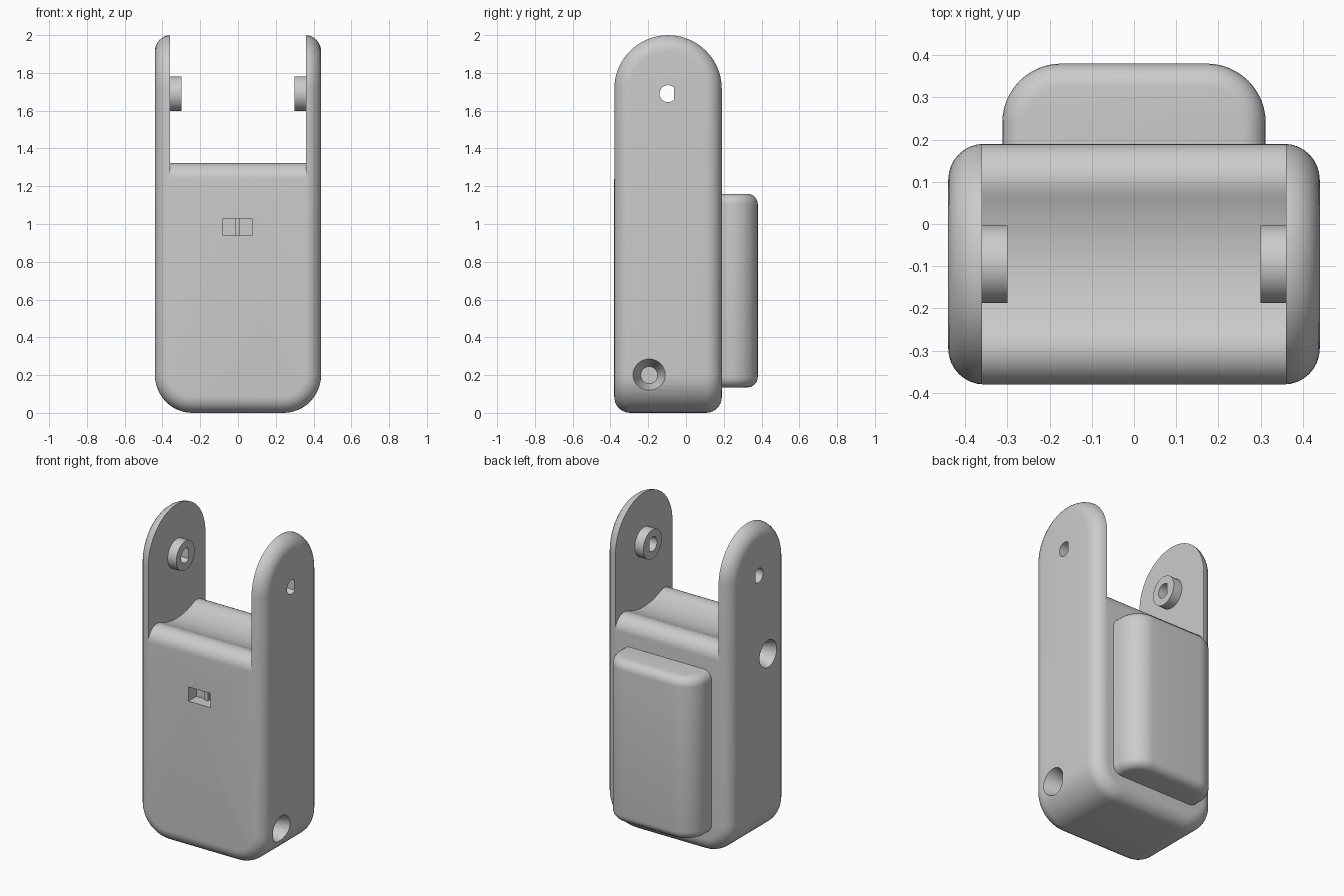
import bpy, bmesh, math
from mathutils import Matrix

if "Cube" in bpy.data.objects:
    bpy.data.objects.remove(bpy.data.objects["Cube"])

PIVOT_Y, PIVOT_Z = -0.095, 1.69
FRONT, BACK, HALF = -0.38, 0.19, 0.44

grey = bpy.data.materials.new("plain grey")
grey.diffuse_color = (0.6, 0.6, 0.6, 1)
grey.use_nodes = True
grey.node_tree.nodes["Principled BSDF"].inputs["Base Color"].default_value = grey.diffuse_color


def finish(bm, name):
    bmesh.ops.recalc_face_normals(bm, faces=bm.faces)
    mesh = bpy.data.meshes.new(name)
    bm.to_mesh(mesh)
    bm.free()
    mesh.materials.append(grey)
    ob = bpy.data.objects.new(name, mesh)
    bpy.context.collection.objects.link(ob)
    return ob


def arc(cy, cz, r, a0, a1, n):
    """Points on an arc, angles in degrees."""
    return [(cy + r * math.cos(math.radians(a0 + (a1 - a0) * i / n)),
             cz + r * math.sin(math.radians(a0 + (a1 - a0) * i / n))) for i in range(n + 1)]


def extrude_x(points, x0, x1):
    """Extrude a (y, z) outline along x."""
    bm = bmesh.new()
    face = bm.faces.new([bm.verts.new((x0, y, z)) for y, z in points])
    ext = bmesh.ops.extrude_face_region(bm, geom=[face])
    bmesh.ops.translate(bm, vec=(x1 - x0, 0, 0),
                        verts=[v for v in ext["geom"] if isinstance(v, bmesh.types.BMVert)])
    bmesh.ops.recalc_face_normals(bm, faces=bm.faces)
    return bm


def box(name, x0, x1, y0, y1, z0, z1):
    return finish(extrude_x([(y0, z0), (y1, z0), (y1, z1), (y0, z1)], x0, x1), name)


def bevel(bm, edges, size, n):
    bmesh.ops.bevel(bm, geom=edges, offset=size, segments=n, profile=0.5,
                    affect='EDGES', clamp_overlap=False)


def boolean(target, tool, operation):
    mod = target.modifiers.new(operation.lower(), 'BOOLEAN')
    mod.operation, mod.object, mod.solver = operation, tool, 'EXACT'
    bpy.context.view_layer.objects.active = target
    bpy.ops.object.modifier_apply(modifier=mod.name)
    bpy.data.objects.remove(tool)


def smooth(ob):
    bpy.ops.object.select_all(action='DESELECT')
    ob.select_set(True)
    bpy.context.view_layer.objects.active = ob
    bpy.ops.object.shade_smooth_by_angle(angle=math.radians(30))


# Housing: arched side outline, large lower corners, one continuous rounded rim
arch_r = (BACK - FRONT) / 2
bm = extrude_x([(FRONT, 0), (BACK, 0)] + arc(PIVOT_Y, 2 - arch_r, arch_r, 0, 180, 40), -HALF, HALF)
bevel(bm, [e for e in bm.edges if all(v.co.z < 0.01 and abs(v.co.x) > HALF - 0.01 for v in e.verts)
           and e.verts[0].co.x * e.verts[1].co.x > 0], 0.2, 12)
bevel(bm, [e for e in bm.edges if e.calc_face_angle(0) > math.radians(60)], 0.085, 8)
housing = finish(bm, "housing")

# Gap between the ears, with a saddle floor and rounded crests
saddle_r, crest_r = 0.41, 0.085
dy = arch_r - crest_r
dz = math.sqrt((saddle_r + crest_r) ** 2 - dy ** 2)
tilt = math.degrees(math.atan2(dz, dy))
left = arc(FRONT + crest_r, PIVOT_Z - dz, crest_r, 180, tilt, 10)
floor = arc(PIVOT_Y, PIVOT_Z, saddle_r, 180 + tilt, 360 - tilt, 16)
right = arc(BACK - crest_r, PIVOT_Z - dz, crest_r, 180 - tilt, 0, 10)
low = PIVOT_Z - dz
outline = ([(FRONT - 0.1, 2.2), (FRONT - 0.1, low)] + left + floor[1:-1] + right
           + [(BACK + 0.1, low), (BACK + 0.1, 2.2)])
boolean(housing, finish(extrude_x(outline, -0.36, 0.36), "gap_cutter"), 'DIFFERENCE')

# Pivot bosses on the inner ear faces, with a D-shaped bore
for s in (-1, 1):
    boss = extrude_x(arc(PIVOT_Y, PIVOT_Z, 0.092, 0, 360 * 47 / 48, 47), s * 0.30, s * 0.38)
    boolean(housing, finish(boss, "boss"), 'UNION')
bore = extrude_x(arc(PIVOT_Y, PIVOT_Z, 0.045, 45, 315, 24), -0.6, 0.6)
boolean(housing, finish(bore, "bore_cutter"), 'DIFFERENCE')

# Tapered blind holes: low on the right side, high on the left side
for s, y, z in ((1, -0.195, 0.2), (-1, -0.19, 1.16)):
    bm = bmesh.new()
    bmesh.ops.create_cone(bm, cap_ends=True, segments=40, radius1=0.045, radius2=0.092, depth=0.14,
                          matrix=Matrix.Translation((s * 0.39, y, z)) @ Matrix.Rotation(s * math.pi / 2, 4, 'Y'))
    boolean(housing, finish(bm, "hole_cutter"), 'DIFFERENCE')

# Small front slot
boolean(housing, box("slot_cutter", -0.08, 0.075, FRONT - 0.1, FRONT + 0.08, 0.94, 1.03), 'DIFFERENCE')
smooth(housing)
box("slot_rib", -0.015, 0.01, FRONT + 0.065, FRONT + 0.09, 0.935, 1.035)

# Rear pack: rounded upright corners, then softened top, bottom and rim
bm = extrude_x([(0.15, 0.135), (0.38, 0.135), (0.38, 1.16), (0.15, 1.16)], -0.312, 0.312)
bevel(bm, [e for e in bm.edges if all(v.co.y > 0.3 and abs(v.co.x) > 0.3 for v in e.verts)
           and abs(e.verts[0].co.z - e.verts[1].co.z) > 0.5], 0.14, 12)
bevel(bm, [e for e in bm.edges if e.calc_face_angle(0) > math.radians(60)
           and abs(e.verts[0].co.z - e.verts[1].co.z) < 0.01
           and max(v.co.y for v in e.verts) > 0.16], 0.055, 6)
smooth(finish(bm, "rear_pack"))
